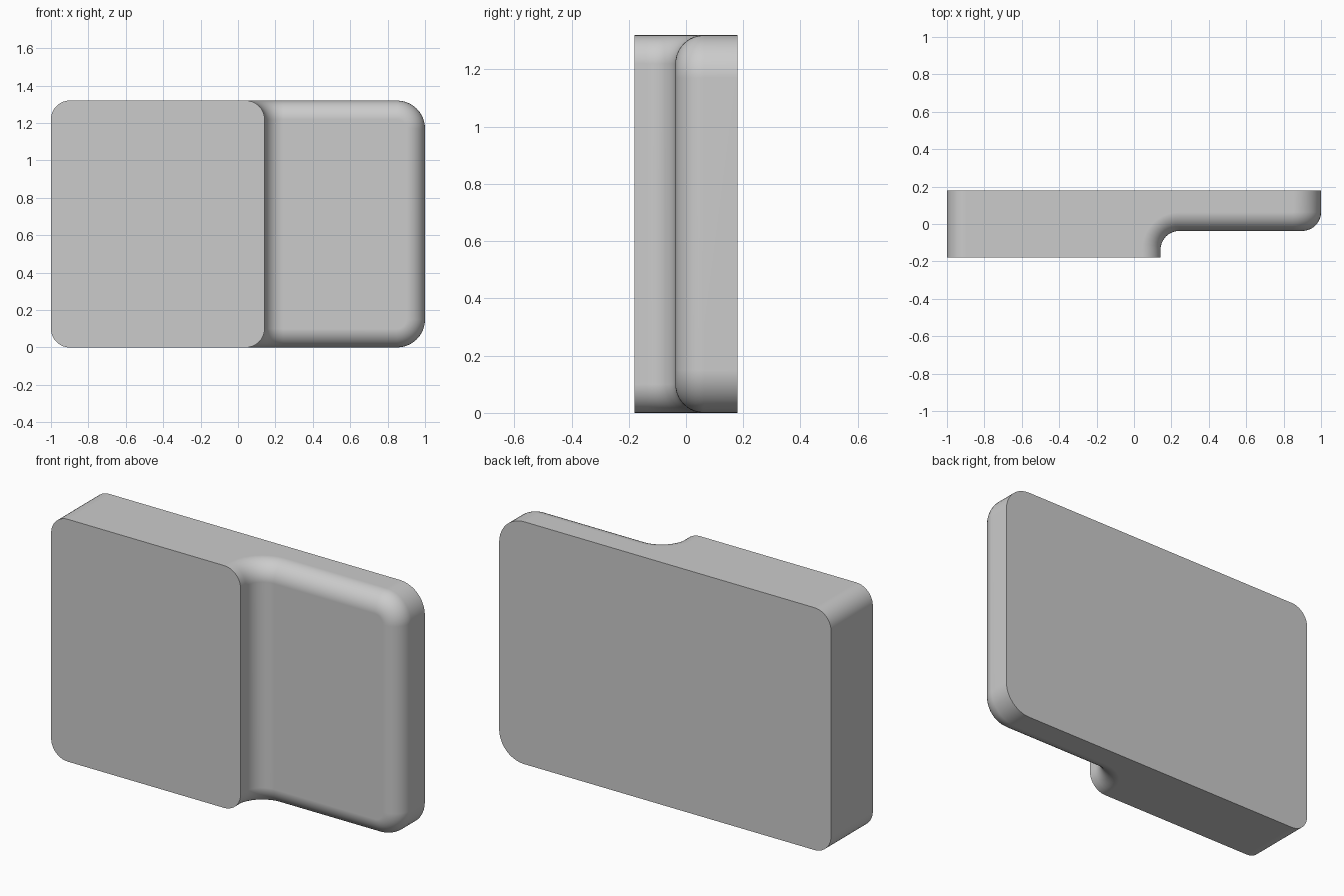
import bpy, bmesh
from math import sin, cos, pi, radians

if "Cube" in bpy.data.objects:
    bpy.data.objects.remove(bpy.data.objects["Cube"])

H = 1.32                     # height
YF, YB, YS = -0.18, 0.18, -0.037   # front, back and shelf depth
XS = 0.142                   # step wall
R, RC, RL = 0.10, 0.15, 0.10 # edge fillet, right corner, left corner
N = 10                       # segments per quarter turn

bm = bmesh.new()


def verts(points):
    return [bm.verts.new(p) for p in points]


def strip(a, b):
    """Quads between two equally long vertex rows."""
    for i in range(len(a) - 1):
        bm.faces.new((a[i], a[i + 1], b[i + 1], b[i]))


def quarter(i, n=N):
    return i / n * pi / 2


def mirrored(points):
    """Append the same points reflected about mid height, in reverse."""
    return points + [(x, y, H - z) for x, y, z in reversed(points)]


def rim_row(t):
    """One line of the rounded rim: down the step, along the shelf, round the corner."""
    d, e = R * (1 - cos(t)), R * (1 - sin(t))
    z = H - e
    pts = [(XS - d, YF, z)]
    for i in range(N + 1):   # concave fillet at the foot of the step
        a = quarter(i)
        pts.append((XS + R - (R + d) * cos(a), YS - R + (R + d) * sin(a), z))
    for i in range(N + 1):   # rounded right-hand corner
        a = quarter(i)
        pts.append((1 - RC + (RC - e) * sin(a), YS + d, H - RC + (RC - e) * cos(a)))
    return verts(mirrored(pts))


# Rolled rim joining step, shelf and outer wall
rows = [rim_row(quarter(k)) for k in range(N + 1)]
for a, b in zip(rows, rows[1:]):
    strip(a, b)
inner, outer = rows[0], rows[-1]
total = len(inner)
foot, corner = N + 1, N + 2

# Step wall and flat shelf
strip(inner[:foot + 1], inner[::-1][:foot + 1])
bm.faces.new(inner[foot:total - foot])

# Right outer wall
wall = outer[corner:total - corner]
right_back = verts([(v.co.x, YB, v.co.z) for v in wall])
strip(wall, right_back)

# Left end with rounded corners
arc = [(-1 + RL - RL * sin(quarter(i)), 0, H - RL + RL * cos(quarter(i)))
       for i in range(N + 1)]
left_front = verts([(x, YF, z) for x, _, z in mirrored(arc)])
left_back = verts([(x, YB, z) for x, _, z in mirrored(arc)])
strip(left_front, left_back)

# Flat top, bottom, front and back
bm.faces.new(outer[:corner + 1] + [right_back[0], left_back[0], left_front[0]])
bm.faces.new(outer[::-1][:corner + 1] + [right_back[-1], left_back[-1], left_front[-1]])
bm.faces.new(left_front + [r[-1] for r in reversed(rows)] + [r[0] for r in rows])
bm.faces.new(left_back + right_back[::-1])

bmesh.ops.recalc_face_normals(bm, faces=bm.faces)
mesh = bpy.data.meshes.new("stepped_block")
bm.to_mesh(mesh)
bm.free()

block = bpy.data.objects.new("stepped_block", mesh)
bpy.context.collection.objects.link(block)
bpy.context.view_layer.objects.active = block
block.select_set(True)
bpy.ops.object.shade_smooth_by_angle(angle=radians(30))
weighted = block.modifiers.new("flat_face_normals", 'WEIGHTED_NORMAL')
weighted.keep_sharp = True
